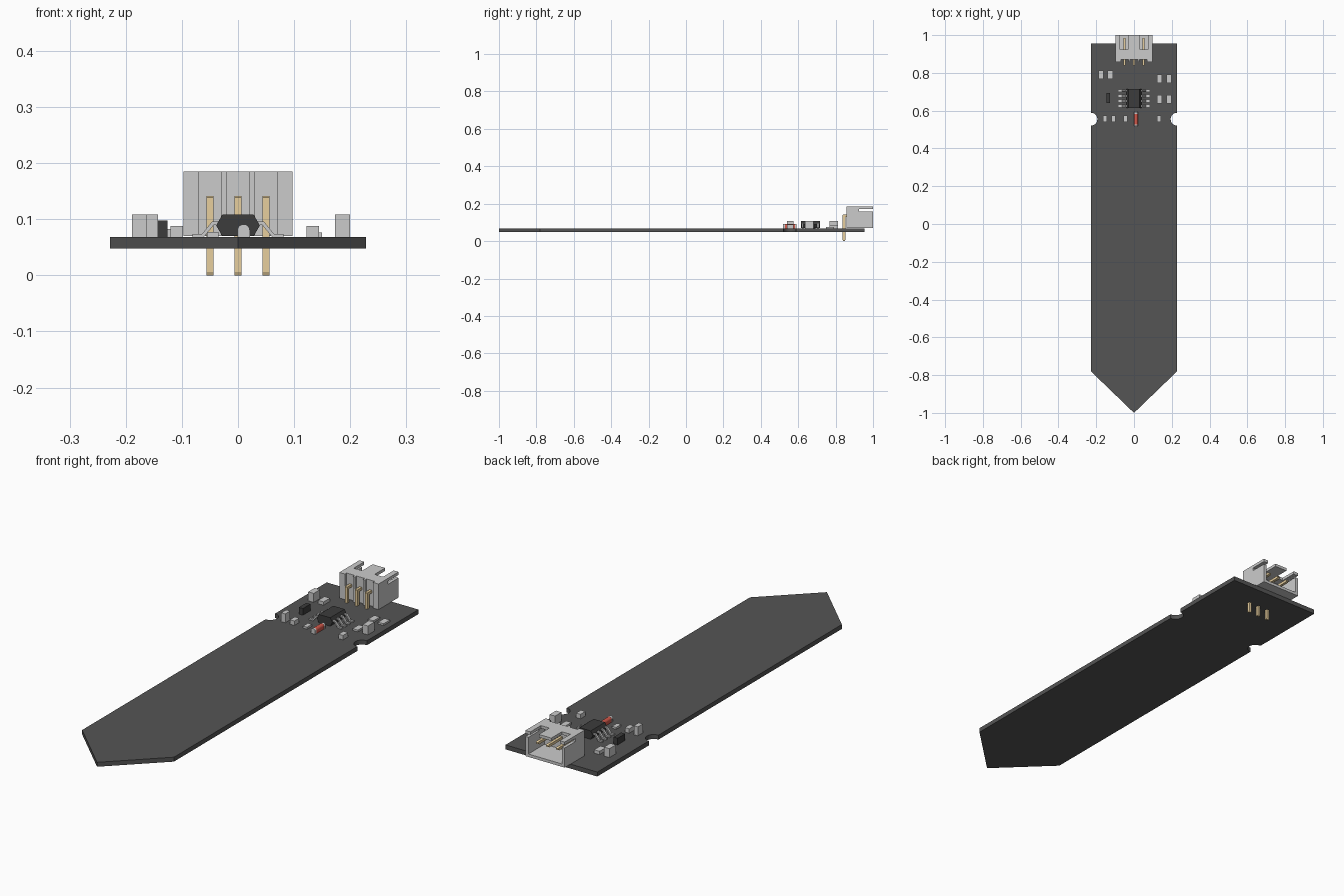
import bpy, bmesh, math
from mathutils import Vector

if "Cube" in bpy.data.objects:
    bpy.data.objects.remove(bpy.data.objects["Cube"])


def material(name, rgb):
    m = bpy.data.materials.new(name)
    m.diffuse_color = (*rgb, 1)
    m.use_nodes = True
    m.node_tree.nodes["Principled BSDF"].inputs["Base Color"].default_value = m.diffuse_color
    return m


DARK = material("dark", (0.09, 0.09, 0.09))
BLACK = material("black", (0.045, 0.045, 0.045))
GOLD = material("pale_gold", (0.8, 0.62, 0.34))
RED = material("red", (0.65, 0.1, 0.07))
TOP = 0.068  # upper face of the board


def prism(name, profile, vec, mat=None):
    """Extrude a closed 3D outline along a vector."""
    bm = bmesh.new()
    face = bm.faces.new([bm.verts.new(p) for p in profile])
    out = bmesh.ops.extrude_face_region(bm, geom=[face])
    moved = [g for g in out["geom"] if isinstance(g, bmesh.types.BMVert)]
    bmesh.ops.translate(bm, verts=moved, vec=Vector(vec))
    bmesh.ops.recalc_face_normals(bm, faces=bm.faces)
    me = bpy.data.meshes.new(name)
    bm.to_mesh(me)
    bm.free()
    ob = bpy.data.objects.new(name, me)
    bpy.context.collection.objects.link(ob)
    if mat:
        me.materials.append(mat)
    return ob


def box(name, x, y, z, mat=None):
    pts = [(x[0], y[0], z[0]), (x[1], y[0], z[0]), (x[1], y[1], z[0]), (x[0], y[1], z[0])]
    return prism(name, pts, (0, 0, z[1] - z[0]), mat)


def chip(name, x, y, w, d, top, mat=None):
    return box(name, (x - w / 2, x + w / 2), (y - d / 2, y + d / 2), (TOP, top), mat)


# Circuit board: pointed strip with a round notch in each long edge
right = [(0.228, -0.78)]
for i in range(17):
    a = -math.pi / 2 - math.pi * i / 16
    right.append((0.228 + 0.034 * math.cos(a), 0.555 + 0.034 * math.sin(a)))
right.append((0.228, 0.955))
outline = [(0, -1)] + right + [(-x, y) for x, y in reversed(right)]
prism("board", [(x, y, 0.048) for x, y in outline], (0, 0, TOP - 0.048), DARK)

# Connector housing: open at the back, with slots and pin grooves
housing = box("connector_housing", (-0.0975, 0.0975), (0.858, 1.0), (TOP + 0.002, 0.185))
cuts = [((-0.083, 0.083), (0.885, 1.1), (0.083, 0.172))]
for s in (-1, 1):
    cuts.append((sorted((s * 0.031, s * 0.073)), (0.925, 1.1), (0.15, 0.3)))
    cuts.append((sorted((s * 0.075, s * 0.2)), (0.925, 1.1), (0.158, 0.1715)))
for x in (-0.05, 0, 0.05):
    cuts.append(((x - 0.02, x + 0.02), (0.8, 0.87), (0.0, 0.3)))
for i, c in enumerate(cuts):
    cutter = box("housing_cutter_%d" % i, *c)
    cutter.hide_render = True
    cutter.hide_viewport = True
    mod = housing.modifiers.new("cut", "BOOLEAN")
    mod.operation = "DIFFERENCE"
    mod.solver = "EXACT"
    mod.object = cutter

# Bent connector pins with tapered tips
side = [(0.841, 0), (0.849, 0), (0.852, 0.006), (0.852, 0.129), (0.979, 0.129),
        (0.985, 0.132), (0.985, 0.138), (0.979, 0.141), (0.84, 0.141), (0.838, 0.139), (0.838, 0.006)]
for i, x in enumerate((-0.05, 0, 0.05)):
    prism("connector_pin_%d" % i, [(x - 0.006, y, z) for y, z in side], (0.012, 0, 0), GOLD)

# Eight-lead chip body with drafted sides
body = [(-0.028, 0.07), (0.028, 0.07), (0.039, 0.089), (0.028, 0.108), (-0.028, 0.108), (-0.039, 0.089)]
prism("timer_chip_body", [(x, 0.614, z) for x, z in body], (0, 0.102, 0), BLACK)

# Gull-wing leads, mirrored
lead = [(0.036, 0.096), (0.046, 0.096), (0.064, 0.074), (0.081, 0.074),
        (0.081, 0.068), (0.061, 0.068), (0.043, 0.09), (0.036, 0.09)]
for s in (-1, 1):
    for i in range(4):
        y = 0.665 + (i - 1.5) * 0.027
        prism("chip_lead", [(s * x, y - 0.005, z) for x, z in lead], (0, 0.01, 0))

# Small surface-mount parts: x, y, width, depth, top
parts = [(-0.175, 0.79, 0.027, 0.045, 0.108), (-0.126, 0.79, 0.027, 0.045, 0.083),
         (0.136, 0.77, 0.027, 0.045, 0.076), (0.186, 0.77, 0.027, 0.045, 0.076),
         (0.136, 0.66, 0.027, 0.045, 0.076), (0.186, 0.66, 0.027, 0.045, 0.108),
         (-0.153, 0.557, 0.02, 0.035, 0.108), (-0.109, 0.557, 0.022, 0.035, 0.088),
         (-0.045, 0.557, 0.02, 0.035, 0.077), (0.133, 0.557, 0.022, 0.035, 0.088)]
for i, p in enumerate(parts):
    chip("surface_part_%d" % i, *p)
chip("regulator", -0.136, 0.667, 0.02, 0.053, 0.098, BLACK)

# Round-topped diode: red middle with grey end caps
def arch(r):
    pts = [(0.01 - r, TOP), (0.01 + r, TOP)]
    return pts + [(0.01 + r * math.cos(math.pi * i / 12), 0.08 + r * math.sin(math.pi * i / 12)) for i in range(13)]


for name, y, d, r, m in (("diode_glass", 0.528, 0.054, 0.0105, RED),
                         ("diode_cap_front", 0.518, 0.01, 0.011, None),
                         ("diode_cap_back", 0.582, 0.01, 0.011, None)):
    prism(name, [(x, y, z) for x, z in arch(r)], (0, d, 0), m)
